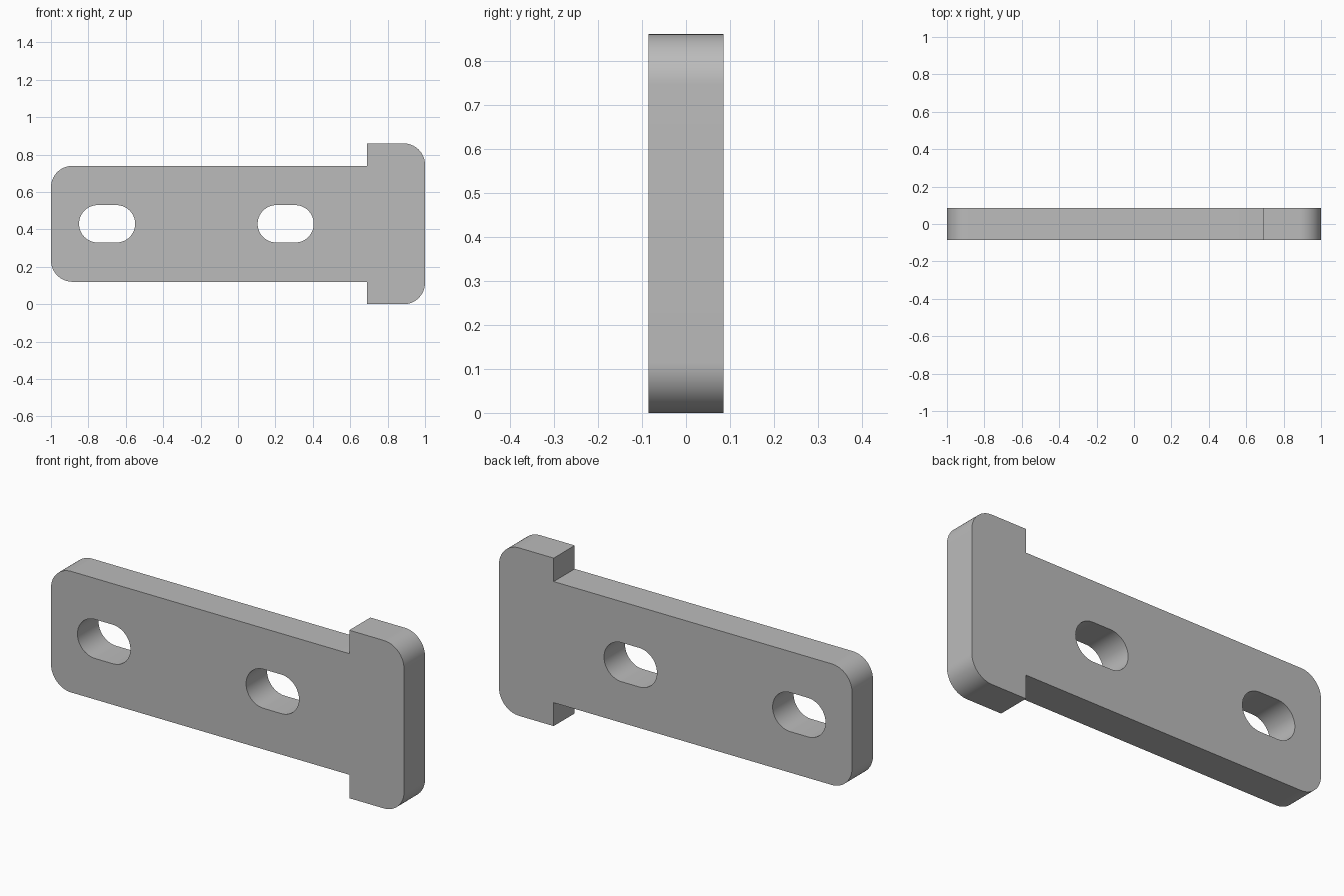
import bpy, bmesh
from math import cos, sin, pi, radians
from mathutils import Vector

cube = bpy.data.objects.get("Cube")
if cube:
    bpy.data.objects.remove(cube)

MID_Z, HALF_DEPTH = 0.43, 0.085
BODY_HALF, HEAD_HALF, HEAD_X = 0.31, 0.43, 0.69
CORNER, SLOT_R, SLOT_HALF = 0.115, 0.1, 0.05


def arc(cx, cz, radius, start, sweep, steps=16):
    """Points along an arc in the front plane, angles in degrees."""
    angles = [radians(start + sweep * i / steps) for i in range(steps + 1)]
    return [(cx + radius * cos(a), cz + radius * sin(a)) for a in angles]


def plate_outline():
    """T-shaped outline: lower half, then its mirror image."""
    lower = arc(-1 + CORNER, -BODY_HALF + CORNER, CORNER, 180, 90)
    lower += [(HEAD_X, -BODY_HALF), (HEAD_X, -HEAD_HALF)]
    lower += arc(1 - CORNER, -HEAD_HALF + CORNER, CORNER, 270, 90)
    return lower + [(x, -z) for x, z in reversed(lower)]


def slot_outline(cx):
    return (arc(cx + SLOT_HALF, 0, SLOT_R, -90, 180, 32)
            + arc(cx - SLOT_HALF, 0, SLOT_R, 90, 180, 32))


# Flat profile with two slotted holes
bm = bmesh.new()
edges = []
for loop in (plate_outline(), slot_outline(-0.70), slot_outline(0.255)):
    verts = [bm.verts.new((x, -HALF_DEPTH, z + MID_Z)) for x, z in loop]
    edges += [bm.edges.new((v, verts[i - 1])) for i, v in enumerate(verts)]
bmesh.ops.triangle_fill(bm, edges=edges, use_beauty=True, use_dissolve=False,
                        normal=Vector((0, -1, 0)))

# Thickness
result = bmesh.ops.extrude_face_region(bm, geom=bm.faces[:], use_keep_orig=True)
moved = [g for g in result["geom"] if isinstance(g, bmesh.types.BMVert)]
bmesh.ops.translate(bm, verts=moved, vec=(0, 2 * HALF_DEPTH, 0))
bmesh.ops.recalc_face_normals(bm, faces=bm.faces[:])

mesh = bpy.data.meshes.new("slotted_plate")
bm.to_mesh(mesh)
bm.free()
plate = bpy.data.objects.new("slotted_plate", mesh)
bpy.context.collection.objects.link(plate)

# Plain grey
grey = bpy.data.materials.new("plain_grey")
grey.use_nodes = True
colour = (0.5, 0.5, 0.5, 1)
grey.diffuse_color = colour
grey.node_tree.nodes["Principled BSDF"].inputs["Base Color"].default_value = colour
mesh.materials.append(grey)

# Smooth round walls, crisp rims
bpy.ops.object.select_all(action="DESELECT")
plate.select_set(True)
bpy.context.view_layer.objects.active = plate
bpy.ops.object.shade_smooth_by_angle(angle=radians(30))
